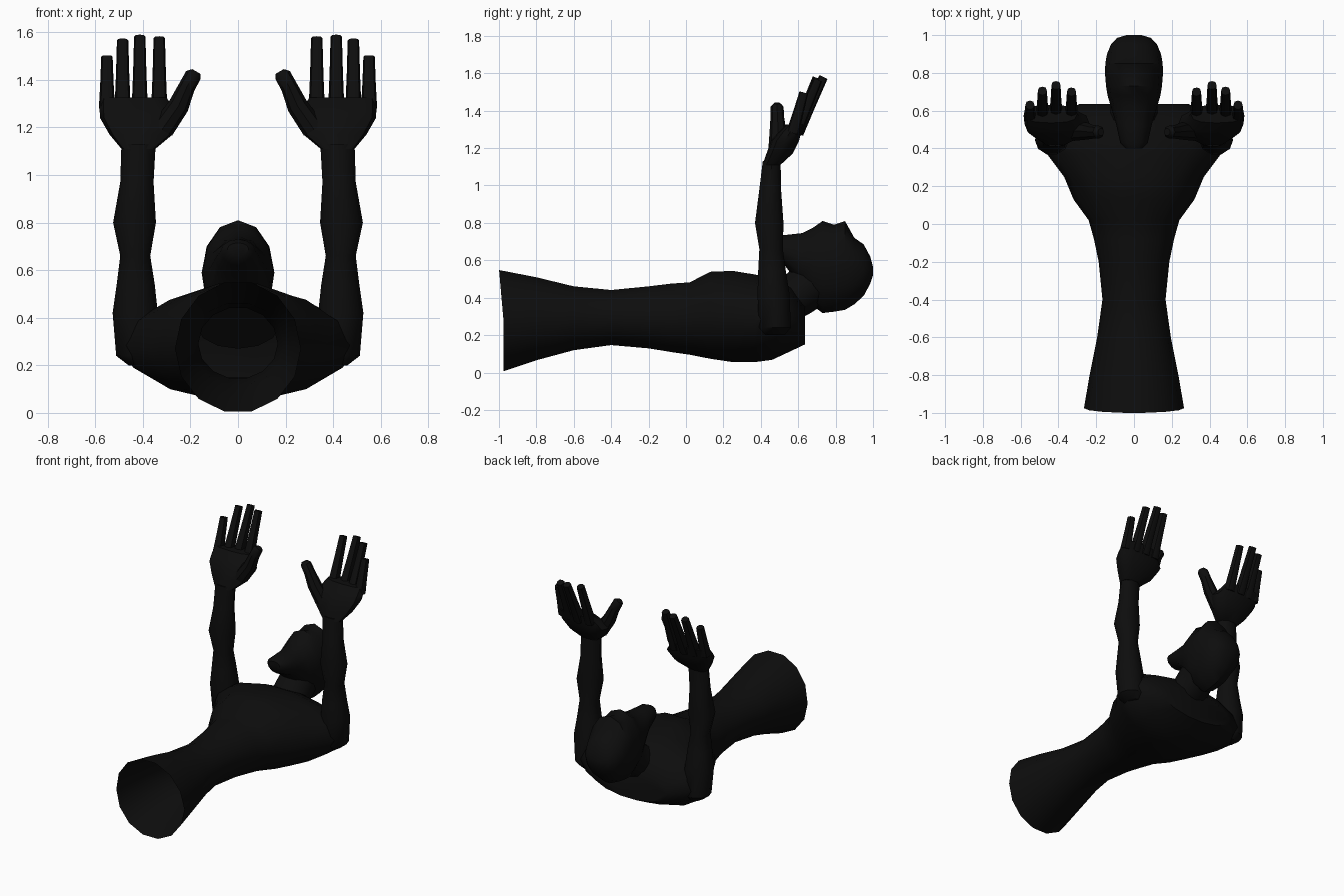
import bpy, bmesh, math
from mathutils import Vector

if "Cube" in bpy.data.objects:
    bpy.data.objects.remove(bpy.data.objects["Cube"])

black = bpy.data.materials.new("matte black")
black.diffuse_color = (0.004, 0.004, 0.004, 1)
black.use_nodes = True
black.node_tree.nodes["Principled BSDF"].inputs["Base Color"].default_value = black.diffuse_color


def sgn_pow(v, e):
    return math.copysign(abs(v) ** e, v)


def ring(c, u, v, n=12, e=1.0, v_low=None):
    """Rounded section around c; v_low is the half axis on the lower side."""
    c, u, v = Vector(c), Vector(u), Vector(v)
    low = v if v_low is None else Vector(v_low)
    pts = []
    for i in range(n):
        a = 2 * math.pi * i / n
        s, k = sgn_pow(math.sin(a), e), sgn_pow(math.cos(a), e)
        pts.append(c + u * k + (v if s >= 0 else low) * s)
    return pts


def loft(name, rings, cap_start=True, cap_end=True, angle=40):
    bm = bmesh.new()
    rows = [[bm.verts.new(p) for p in r] for r in rings]
    n = len(rows[0])
    for a, b in zip(rows, rows[1:]):
        for i in range(n):
            j = (i + 1) % n
            bm.faces.new((a[i], a[j], b[j], b[i]))
    if cap_start:
        bm.faces.new(rows[0][::-1])
    if cap_end:
        bm.faces.new(rows[-1])
    bmesh.ops.recalc_face_normals(bm, faces=bm.faces[:])
    me = bpy.data.meshes.new(name)
    bm.to_mesh(me)
    bm.free()
    me.materials.append(black)
    ob = bpy.data.objects.new(name, me)
    bpy.context.collection.objects.link(ob)
    bpy.ops.object.select_all(action='DESELECT')
    ob.select_set(True)
    bpy.context.view_layer.objects.active = ob
    bpy.ops.object.shade_smooth_by_angle(angle=math.radians(angle))
    return ob


def y_section(y, w, z0, z1, zc, n=12, e=1.0):
    return ring((0, y, zc), (w, 0, 0), (0, 0, z1 - zc), n, e, (0, 0, z0 - zc) and (0, 0, zc - z0))


# torso: hollow flared waist, chest, shoulders (y, half width, bottom, top, widest height)
torso = [(-0.98, .265, .0, .555, .27), (-.8, .235, .06, .515, .28), (-.6, .195, .115, .465, .29),
         (-.4, .167, .143, .445, .29), (-.2, .187, .125, .465, .29), (-.08, .212, .105, .48, .29),
         (.02, .24, .09, .487, .29), (.13, .32, .068, .545, .29), (.25, .37, .05, .55, .28),
         (.37, .46, .05, .53, .28), (.46, .49, .062, .51, .29), (.56, .43, .11, .46, .28),
         (.635, .29, .147, .36, .25)]
rows = [y_section(*s, n=14) for s in torso]
for p in rows[0]:                       # slightly slanted hem
    p.y = -.975 - .025 * max(0, (p.z - .27) / .285)
loft("torso", rows, cap_start=False)

# neck
d = Vector((0, .08, -.09))
loft("neck", [ring((0, .5, .36), (.17, 0, 0), d, 12),
              ring((0, .59, .41), (.125, 0, 0), d, 12),
              ring((0, .70, .50), (.12, 0, 0), d * 1.1, 12)])

# head with jutting chin, face turned up
head = [(.40, .045, .66, .715, .69), (.43, .073, .62, .73, .68), (.53, .095, .57, .735, .65),
        (.62, .122, .45, .745, .60), (.68, .14, .355, .775, .59), (.73, .148, .318, .81, .59),
        (.79, .153, .325, .79, .59), (.85, .152, .335, .81, .59), (.90, .143, .365, .72, .57),
        (.95, .122, .41, .685, .55), (.985, .09, .475, .62, .545), (1.0, .04, .52, .565, .54)]
loft("head", [y_section(*s) for s in head])

# arms: height, centre x, half x, centre y, half y
arm = [(.20, .40, .06, .47, .06), (.24, .42, .092, .475, .09), (.42, .432, .095, .468, .09),
       (.54, .43, .08, .46, .078), (.66, .432, .063, .455, .066), (.80, .435, .09, .445, .08),
       (.97, .425, .07, .45, .062), (1.13, .418, .072, .458, .05)]
# palm: height, x range, y at thumb side, y at back
palm = [(1.11, .347, .49, .41, .505), (1.17, .275, .54, .43, .57), (1.24, .235, .58, .455, .605),
        (1.28, .27, .582, .49, .615), (1.325, .30, .578, .535, .63)]
# fingers: x, base y, tip y, tip z
fingers = [("index", .331, .59, .70, 1.575), ("middle", .413, .595, .735, 1.58),
           ("ring", .485, .585, .705, 1.565), ("little", .551, .57, .63, 1.497)]
# thumb: x, y, z, radius
thumb = [(.32, .49, 1.19, .05), (.25, .492, 1.29, .045), (.215, .488, 1.37, .036),
         (.188, .487, 1.42, .035), (.175, .487, 1.435, .02)]

for side, s in (("left", -1), ("right", 1)):
    loft(side + "_arm", [ring((s * x, y, z), (rx, 0, 0), (0, ry, 0), 10)
                         for z, x, rx, y, ry in arm])
    loft(side + "_palm", [ring((s * (a + b) / 2, (c + e) / 2, z), ((b - a) / 2, 0, 0),
                               (0, (e - c) / 2, 0), 12, .75) for z, a, b, c, e in palm])
    for name, x, y0, y1, z1 in fingers:
        path = Vector((0, y1 - y0, z1 - 1.28))
        across = Vector((0, path.z, -path.y)).normalized()
        loft(f"{side}_{name}_finger",
             [ring(Vector((s * x, y0, 1.28)) + path * t, (s * r, 0, 0), across * r, 8, .8)
              for t, r in ((0, .034), (.5, .028), (1, .024))])
    along = Vector((s * .85, 0, .5))
    loft(side + "_thumb", [ring((s * x, y, z), along * r, (0, r, 0), 8)
                           for x, y, z, r in thumb])
